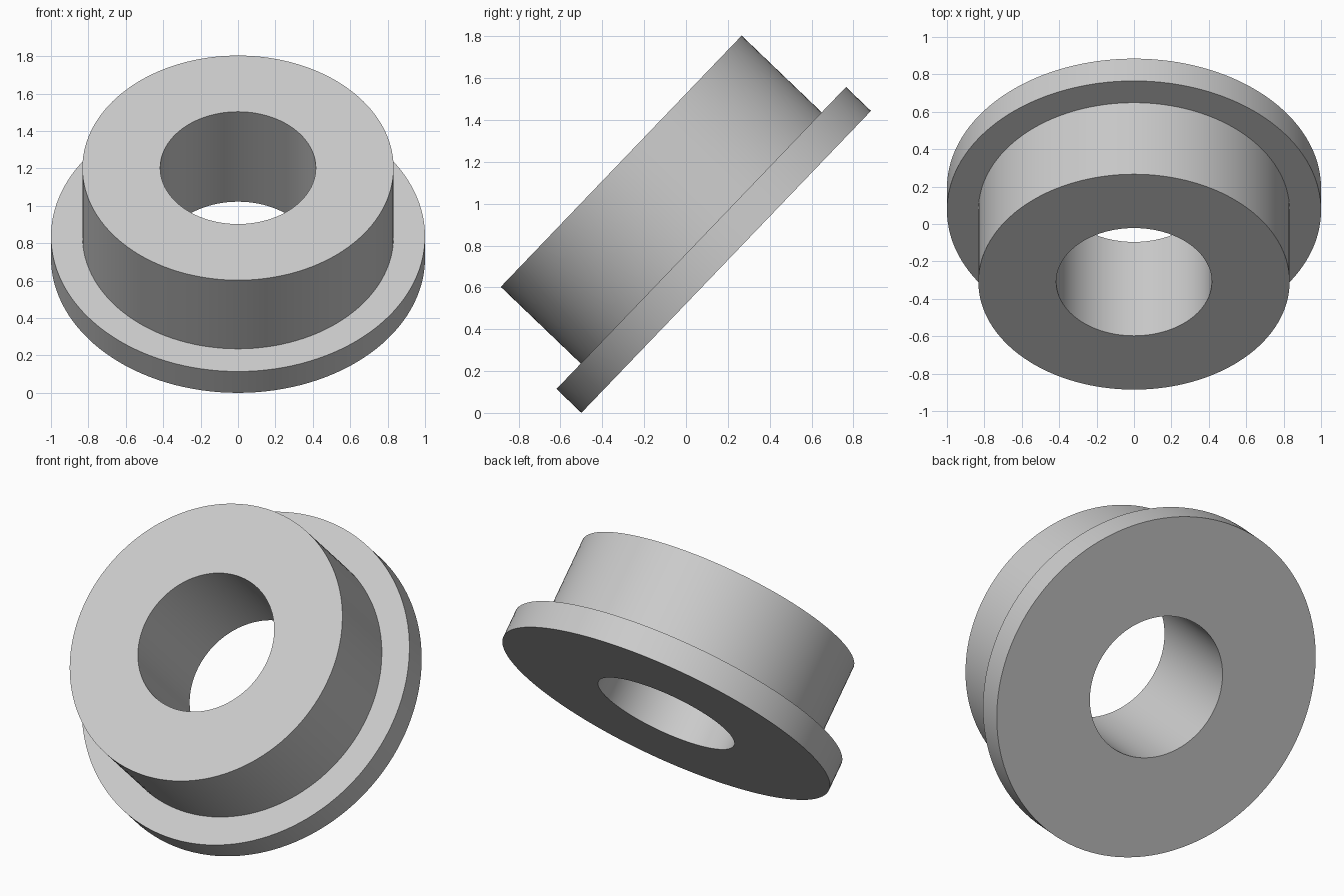
import bpy, bmesh, math
from mathutils import Matrix, Vector

cube = bpy.data.objects.get("Cube")
if cube:
    bpy.data.objects.remove(cube, do_unlink=True)

# Dimensions
FLANGE_R, BODY_R, BORE_R = 1.0, 0.832, 0.416
FLANGE_H, TOTAL_H = 0.165, 0.695
TILT = math.radians(46.2)
BASE_CENTRE = Vector((0, 0.192, 0.722))
SEGMENTS = 128

# Plain grey material
grey = bpy.data.materials.new("light grey")
grey.use_nodes = True
colour = (0.6, 0.6, 0.6, 1)
grey.diffuse_color = colour
grey.node_tree.nodes["Principled BSDF"].inputs["Base Color"].default_value = colour

# Closed half section (radius, height): bore, flange, step, body
profile = [(BORE_R, 0), (FLANGE_R, 0), (FLANGE_R, FLANGE_H),
           (BODY_R, FLANGE_H), (BODY_R, TOTAL_H), (BORE_R, TOTAL_H)]

# Revolve the section around its axis
bm = bmesh.new()
verts = [bm.verts.new((r, 0, h)) for r, h in profile]
edges = [bm.edges.new((v, verts[(i + 1) % len(verts)])) for i, v in enumerate(verts)]
bmesh.ops.spin(bm, geom=verts + edges, cent=(0, 0, 0), axis=(0, 0, 1),
               angle=math.tau, steps=SEGMENTS, use_merge=True)
bmesh.ops.remove_doubles(bm, verts=bm.verts, dist=0.0001)
bmesh.ops.recalc_face_normals(bm, faces=bm.faces)

# Tip the bushing forward onto its flange rim
bm.transform(Matrix.Translation(BASE_CENTRE) @ Matrix.Rotation(TILT, 4, "X"))

mesh = bpy.data.meshes.new("flanged_bushing")
bm.to_mesh(mesh)
bm.free()
mesh.materials.append(grey)
bushing = bpy.data.objects.new("flanged_bushing", mesh)
bpy.context.collection.objects.link(bushing)

# Smooth walls with crisp rims
bpy.ops.object.select_all(action="DESELECT")
bushing.select_set(True)
bpy.context.view_layer.objects.active = bushing
bpy.ops.object.shade_smooth_by_angle(angle=math.radians(30))
